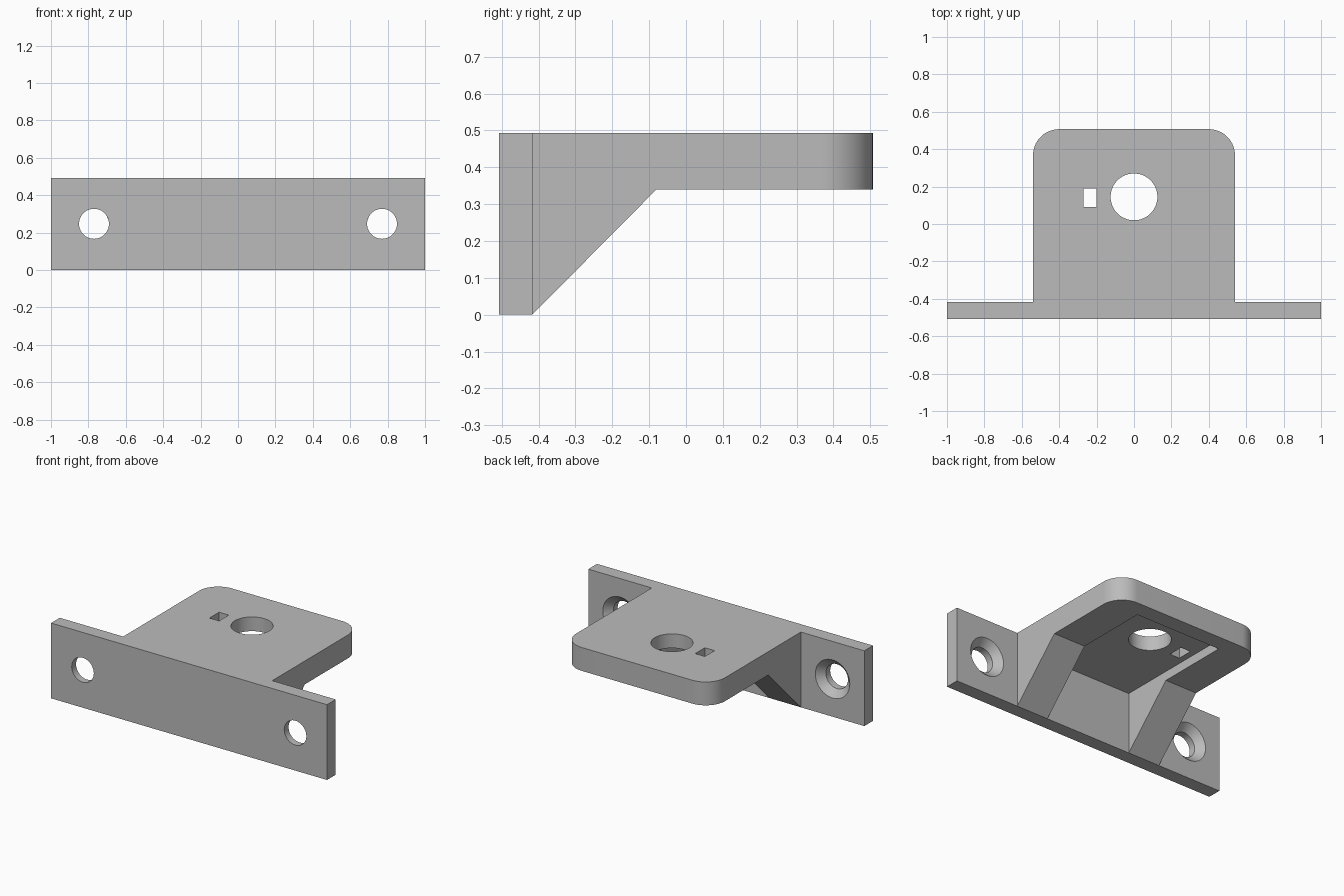
import bpy
import bmesh
from math import radians
from mathutils import Matrix, Vector

if "Cube" in bpy.data.objects:
    bpy.data.objects.remove(bpy.data.objects["Cube"], do_unlink=True)

# Main dimensions
DEPTH, HEIGHT = 0.507, 0.493
PLATE_BACK = -0.417
SHELF_HALF, SHELF_BOTTOM = 0.54, 0.34
HOLE_X, HOLE_Z = 0.77, 0.247

grey = bpy.data.materials.new("plain grey")
grey.use_nodes = True
grey.diffuse_color = (0.5, 0.5, 0.5, 1)
grey.node_tree.nodes["Principled BSDF"].inputs["Base Color"].default_value = (0.5, 0.5, 0.5, 1)


def finish(name, bm):
    bmesh.ops.recalc_face_normals(bm, faces=bm.faces)
    mesh = bpy.data.meshes.new(name)
    bm.to_mesh(mesh)
    bm.free()
    mesh.materials.append(grey)
    obj = bpy.data.objects.new(name, mesh)
    bpy.context.collection.objects.link(obj)
    return obj


def box(name, low, high):
    bm = bmesh.new()
    low, high = Vector(low), Vector(high)
    place = Matrix.Translation((low + high) / 2) @ Matrix.Diagonal((*(high - low), 1))
    bmesh.ops.create_cube(bm, size=1, matrix=place)
    return finish(name, bm)


def cone(name, centre, r1, r2, depth, along_y=False):
    bm = bmesh.new()
    place = Matrix.Translation(centre)
    if along_y:
        place = place @ Matrix.Rotation(radians(-90), 4, "X")
    bmesh.ops.create_cone(bm, cap_ends=True, segments=64, radius1=r1, radius2=r2,
                          depth=depth, matrix=place)
    return finish(name, bm)


def combine(target, tool, operation):
    """Apply a boolean and remove the tool object."""
    mod = target.modifiers.new("shape", "BOOLEAN")
    mod.operation = operation
    mod.solver = "EXACT"
    mod.object = tool
    tool.hide_render = True
    bpy.context.view_layer.objects.active = target
    bpy.ops.object.modifier_apply(modifier=mod.name)
    bpy.data.objects.remove(tool, do_unlink=True)


# Wall plate
bracket = box("mounting_bracket", (-1, -DEPTH, 0), (1, PLATE_BACK, HEIGHT))

# Shelf and gussets: side profile extruded across, far corners rounded
profile = [(-0.46, 0), (PLATE_BACK, 0), (-0.08, SHELF_BOTTOM),
           (DEPTH, SHELF_BOTTOM), (DEPTH, HEIGHT), (-0.46, HEIGHT)]
bm = bmesh.new()
side = bm.faces.new([bm.verts.new((-SHELF_HALF, y, z)) for y, z in profile])
swept = bmesh.ops.extrude_face_region(bm, geom=[side])["geom"]
bmesh.ops.translate(bm, vec=(2 * SHELF_HALF, 0, 0),
                    verts=[v for v in swept if isinstance(v, bmesh.types.BMVert)])
corners = [e for e in bm.edges
           if all(v.co.y > DEPTH - 0.001 for v in e.verts)
           and abs(e.verts[0].co.x - e.verts[1].co.x) < 0.001]
bmesh.ops.bevel(bm, geom=corners, offset=0.14, segments=16, profile=0.5, affect="EDGES")
combine(bracket, finish("shelf", bm), "UNION")

# Pocket below the shelf, leaving a gusset on each side
combine(bracket, box("pocket", (-0.31, PLATE_BACK, -0.1), (0.31, 0.4, 0.4)), "DIFFERENCE")

# Round hole and small rectangular slot through the shelf
combine(bracket, cone("round_hole", (0, 0.145, 0.45), 0.125, 0.125, 0.4), "DIFFERENCE")
combine(bracket, box("slot", (-0.27, 0.09, 0.3), (-0.2, 0.19, 0.6)), "DIFFERENCE")

# Countersunk screw holes through the wall plate
for x in (-HOLE_X, HOLE_X):
    combine(bracket, cone("screw_hole", (x, -0.46, HOLE_Z), 0.08, 0.08, 0.3, True), "DIFFERENCE")
    combine(bracket, cone("countersink", (x, PLATE_BACK, HOLE_Z), 0.08, 0.17, 0.09, True),
            "DIFFERENCE")

# Smooth curves, crisp edges
bpy.ops.object.select_all(action="DESELECT")
bracket.select_set(True)
bpy.context.view_layer.objects.active = bracket
bpy.ops.object.shade_smooth_by_angle(angle=radians(30))
